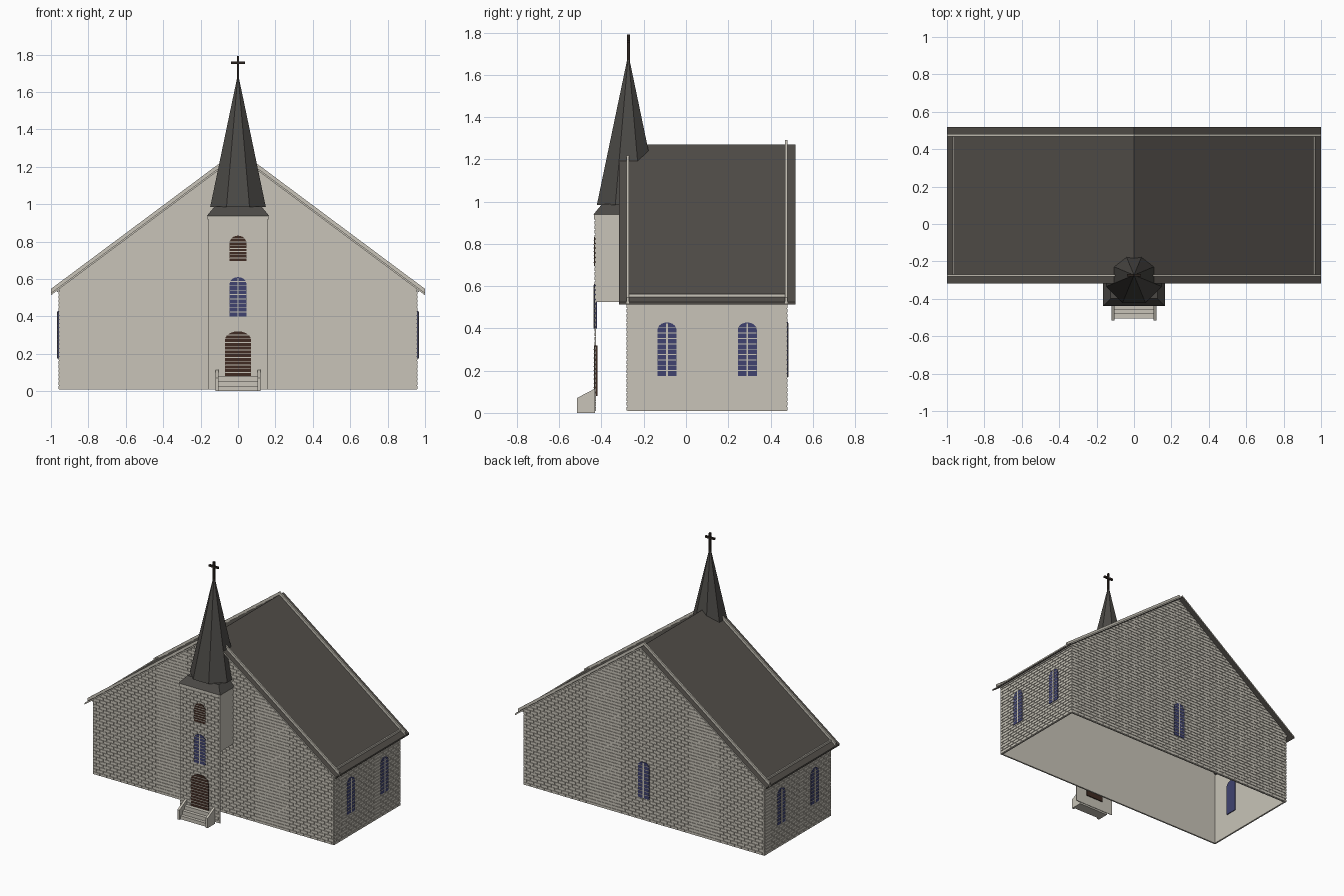
import bpy, bmesh, math
from mathutils import Matrix, Vector

cube = bpy.data.objects.get("Cube")
if cube:
    bpy.data.objects.remove(cube, do_unlink=True)


def material(name, rgb):
    m = bpy.data.materials.new(name)
    m.use_nodes = True
    m.diffuse_color = (*rgb, 1)
    bsdf = m.node_tree.nodes["Principled BSDF"]
    bsdf.inputs["Base Color"].default_value = (*rgb, 1)
    bsdf.inputs["Roughness"].default_value = 0.9
    return m


STONE = material("pale stone", (0.58, 0.55, 0.48))
SLATE = material("dark slate", (0.085, 0.077, 0.068))
SPIRE = material("spire slate", (0.07, 0.066, 0.06))
GLASS = material("blue glass", (0.05, 0.055, 0.16))
WOOD = material("brown wood", (0.05, 0.024, 0.016))
IRON = material("dark iron", (0.025, 0.018, 0.014))


def finish(name, bm, mats, frame=Matrix()):
    bmesh.ops.recalc_face_normals(bm, faces=bm.faces)
    me = bpy.data.meshes.new(name)
    bm.to_mesh(me)
    bm.free()
    for m in mats:
        me.materials.append(m)
    ob = bpy.data.objects.new(name, me)
    bpy.context.collection.objects.link(ob)
    ob.matrix_world = frame
    return ob


def wall_frame(x, y, turn=0):
    """Local x runs along the wall, local y is up, local z points outward."""
    return (Matrix.Translation((x, y, 0)) @ Matrix.Rotation(math.radians(turn), 4, 'Z')
            @ Matrix.Rotation(math.pi / 2, 4, 'X'))


def add_prism(bm, outline, near, far):
    a = [bm.verts.new((u, v, near)) for u, v in outline]
    b = [bm.verts.new((u, v, far)) for u, v in outline]
    bm.faces.new(a)
    bm.faces.new(b[::-1])
    for i in range(len(a)):
        j = (i + 1) % len(a)
        bm.faces.new((a[i], a[j], b[j], b[i]))


def prism(name, outline, near, far, mats, frame):
    bm = bmesh.new()
    add_prism(bm, outline, near, far)
    return finish(name, bm, mats, frame)


def rect(u0, u1, v0, v1):
    return [(u0, v0), (u1, v0), (u1, v1), (u0, v1)]


def box(name, lo, hi, mat):
    bm = bmesh.new()
    add_prism(bm, rect(lo[0], hi[0], lo[1], hi[1]), lo[2], hi[2])
    return finish(name, bm, [mat])


def bricks(name, frame, half, top, gable=False):
    """Running-bond courses in shallow relief, trimmed to the wall outline."""
    bm = bmesh.new()
    pitch, course, gap = 0.056, 0.022, 0.005
    v, row = 0.012, 0
    while v < top - gap:
        u = -half - (pitch / 2 if row % 2 else 0)
        while u < half:
            u0, u1 = max(u, -half), min(u + pitch - gap, half)
            outside = gable and v > ridge(min(abs(u0), abs(u1)))
            if u1 - u0 > gap and not outside:
                add_prism(bm, rect(u0, u1, v, min(v + course - gap, top)), 0, 0.004)
            u += pitch
        v += course
        row += 1
    if gable:
        for s in (-1, 1):
            bmesh.ops.bisect_plane(bm, geom=bm.verts[:] + bm.edges[:] + bm.faces[:],
                                   plane_co=Vector((0, RIDGE - 0.01, 0)),
                                   plane_no=Vector((s * SLOPE, 1, 0)), clear_outer=True)
    return finish(name, bm, [STONE], frame)


def arched(name, frame, u, half, v0, v1, rise, mat, rows, mullion, back=-0.016):
    """Arched panel with thin glazing bars or slats."""
    spring = v1 - rise
    arc = [(u + half * math.cos(a * math.pi / 10), spring + rise * math.sin(a * math.pi / 10))
           for a in range(11)]
    prism(name, [(u - half, v0), (u + half, v0)] + arc, back, 0.007, [mat], frame)
    bm = bmesh.new()
    for i in range(1, rows):
        v = v0 + (v1 - v0) * i / rows
        w = half if v < spring else half * math.sqrt(max(0, 1 - ((v - spring) / rise) ** 2))
        add_prism(bm, rect(u - w, u + w, v - 0.002, v + 0.002), 0.006, 0.009)
    if mullion:
        add_prism(bm, rect(u - 0.004, u + 0.004, v0, v1 - 0.004), 0.006, 0.01)
    finish(name + "_bars", bm, [STONE], frame)


RIDGE, SLOPE = 1.27, 0.745
HALF = 0.957


def ridge(u):
    return RIDGE - SLOPE * u


def chevron(reach, top, thick):
    return [(reach, top - SLOPE * reach - thick), (reach, top - SLOPE * reach), (0, top),
            (-reach, top - SLOPE * reach), (-reach, top - SLOPE * reach - thick),
            (0, top - thick)]


# Nave walls, an open shell without a floor
FRONT, BACK = wall_frame(0, -0.277), wall_frame(0, 0.476, 180)
gable = [(-HALF, 0.01), (HALF, 0.01), (HALF, ridge(HALF) - 0.01),
         (0, RIDGE - 0.01), (-HALF, ridge(HALF) - 0.01)]
for label, frame in (("front", FRONT), ("back", BACK)):
    prism(label + "_gable_wall", gable, -0.01, 0, [STONE], frame)
    bricks(label + "_gable_bricks", frame, HALF, RIDGE, True)
    prism(label + "_gable_coping", chevron(1.0, RIDGE + 0.022, 0.03), -0.007, 0.004,
          [STONE], frame)
arched("back_window", BACK, 0, 0.045, 0.17, 0.43, 0.035, GLASS, 10, True)

for label, s in (("left", 1), ("right", -1)):
    frame = wall_frame(s * HALF, 0.1, s * 90)
    prism(label + "_side_wall", rect(-0.377, 0.377, 0.01, 0.545), -0.01, 0, [STONE], frame)
    bricks(label + "_side_bricks", frame, 0.377, 0.53)
    prism(label + "_eave_strip", rect(-0.377, 0.377, 0.53, 0.562), 0.002, 0.011,
          [STONE], frame)
    for i, u in enumerate((-0.19, 0.19)):
        arched(f"{label}_window_{i + 1}", frame, u, 0.045, 0.175, 0.428, 0.035,
               GLASS, 10, True)

# Pitched roof with pale verges
roof = prism("roof", chevron(1.0, RIDGE, 0.012), -0.836, 0, [SLATE, STONE],
             wall_frame(0, -0.318))
for p in roof.data.polygons:
    p.material_index = 1 if abs(p.normal.z) > 0.9 else 0

# Tower: a full-height face with side panels only in its upper part
TOWER = wall_frame(0, -0.428)
prism("tower_face", rect(-0.158, 0.158, 0.01, 0.94), -0.003, 0, [STONE], TOWER)
bricks("tower_bricks", TOWER, 0.158, 0.92)
for label, s in (("left", 1), ("right", -1)):
    prism(label + "_tower_side", rect(-0.076, 0.076, 0.525, 0.94), -0.004, 0, [STONE],
          wall_frame(s * 0.158, -0.352, s * 90))
prism("tower_band", rect(-0.162, 0.162, 0.918, 0.94), -0.14, 0.007, [STONE], TOWER)
arched("tower_door", TOWER, 0, 0.07, 0.08, 0.32, 0.045, WOOD, 12, False, -0.01)
arched("tower_window", TOWER, 0, 0.045, 0.4, 0.61, 0.035, GLASS, 9, True, -0.006)
arched("belfry_louvre", TOWER, 0, 0.045, 0.695, 0.832, 0.04, WOOD, 8, False, -0.006)


# Skirt roof and octagonal spire
def cone(name, sides, r1, r2, z0, z1, mat):
    bm = bmesh.new()
    bmesh.ops.create_cone(bm, cap_ends=True, segments=sides, radius1=r1, radius2=r2,
                          depth=z1 - z0)
    bmesh.ops.rotate(bm, verts=bm.verts, matrix=Matrix.Rotation(math.pi / sides, 3, 'Z'))
    finish(name, bm, [mat], Matrix.Translation((0, -0.273, (z0 + z1) / 2)))


cone("tower_skirt_roof", 4, 0.166 * math.sqrt(2), 0.125 * math.sqrt(2), 0.938, 0.988, SPIRE)
cone("spire", 8, 0.161, 0.003, 0.985, 1.685, SPIRE)

# Cross on top
box("cross_post", (-0.006, -0.28, 1.66), (0.006, -0.266, 1.792), IRON)
box("cross_arm", (-0.037, -0.28, 1.75), (0.037, -0.266, 1.763), IRON)

# Entrance steps between sloping cheek walls
for i, (front, top) in enumerate(((-0.505, 0.025), (-0.482, 0.052), (-0.458, 0.078))):
    box(f"step_{i + 1}", (-0.106, front, 0), (0.106, -0.431, top), STONE)
for label, s in (("left", 1), ("right", -1)):
    cheek = [(-0.517, 0), (-0.431, 0), (-0.431, 0.115), (-0.517, 0.07)]
    prism(label + "_step_cheek", cheek, -0.008, 0.008, [STONE],
          wall_frame(s * 0.112, 0, 90))
